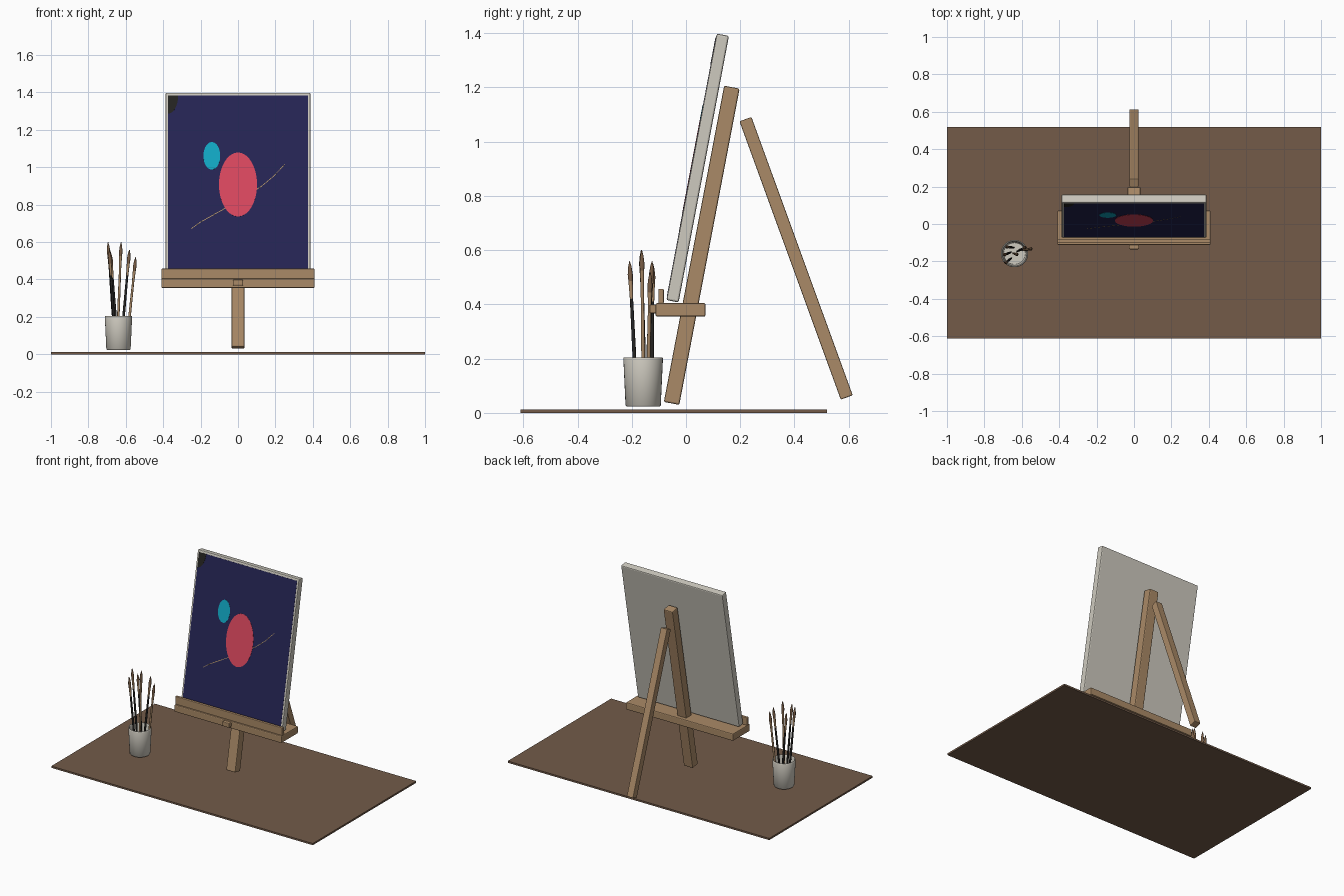
import bpy, bmesh, math
from mathutils import Matrix, Vector

if "Cube" in bpy.data.objects:
    bpy.data.objects.remove(bpy.data.objects["Cube"])


def material(name, r, g, b):
    lin = [((c / 255 + 0.055) / 1.055) ** 2.4 for c in (r, g, b)]
    m = bpy.data.materials.new(name)
    m.diffuse_color = (*lin, 1)
    m.use_nodes = True
    m.node_tree.nodes["Principled BSDF"].inputs["Base Color"].default_value = m.diffuse_color
    return m


WOOD = material("oak wood", 170, 138, 103)
TABLE = material("brown floor", 115, 91, 73)
CANVAS = material("canvas off white", 206, 202, 191)
CERAMIC = material("cup ceramic", 206, 202, 191)
NAVY = material("navy paint", 37, 36, 84)
RED = material("red paint", 218, 71, 94)
TEAL = material("teal paint", 17, 168, 196)
BLACK = material("near black", 36, 35, 33)
GOLD = material("gold paint", 196, 164, 104)
BRISTLE = material("bristle brown", 122, 94, 70)


def finish(bm, name, mats, matrix=Matrix()):
    bmesh.ops.recalc_face_normals(bm, faces=bm.faces)
    me = bpy.data.meshes.new(name)
    bm.to_mesh(me)
    bm.free()
    for m in mats:
        me.materials.append(m)
    ob = bpy.data.objects.new(name, me)
    ob.matrix_world = matrix
    bpy.context.collection.objects.link(ob)
    return ob


def place(y, z, tilt=0):
    """Position on the centre plane, leaning back (+y) by tilt degrees."""
    return Matrix.Translation((0, y, z)) @ Matrix.Rotation(math.radians(-tilt), 4, 'X')


def box(name, size, matrix, mat, bevel=0.006):
    bm = bmesh.new()
    bmesh.ops.create_cube(bm, size=1, matrix=Matrix.Diagonal((*size, 1)))
    if bevel:
        bmesh.ops.bevel(bm, geom=bm.edges[:], offset=bevel, segments=2,
                        profile=0.5, affect='EDGES')
    return finish(bm, name, [mat], matrix)


def plate(name, outline, front, mat, matrix):
    """Thin paint layer from an x/z outline."""
    bm = bmesh.new()
    face = bm.faces.new([bm.verts.new((x, front, z)) for x, z in outline])
    ext = bmesh.ops.extrude_face_region(bm, geom=[face])
    verts = [v for v in ext["geom"] if isinstance(v, bmesh.types.BMVert)]
    bmesh.ops.translate(bm, verts=verts, vec=(0, 0.003, 0))
    return finish(bm, name, [mat], matrix)


def ellipse(cx, cz, rx, rz, n=48):
    return [(cx + rx * math.cos(2 * math.pi * i / n),
             cz + rz * math.sin(2 * math.pi * i / n)) for i in range(n)]


def lathe(name, profile, mats, matrix, sides=32):
    """Spin (radius, height, material index) points; the index colours the ring above."""
    bm = bmesh.new()
    rings = [[bm.verts.new((r * math.cos(2 * math.pi * i / sides),
                            r * math.sin(2 * math.pi * i / sides), h))
              for i in range(sides)] for r, h, _ in profile]
    for k in range(len(rings) - 1):
        for i in range(sides):
            j = (i + 1) % sides
            f = bm.faces.new((rings[k][i], rings[k][j], rings[k + 1][j], rings[k + 1][i]))
            f.material_index = profile[k][2]
            f.smooth = True
    bm.faces.new(rings[0])
    bm.faces.new(rings[-1]).material_index = profile[-1][2]
    for e in bm.edges:
        if len(e.link_faces) == 2 and e.calc_face_angle(0) > math.radians(40):
            e.smooth = False
    return finish(bm, name, mats, matrix)


# Floor board
box("floor_board", (2, 1.13, 0.012), place(-0.046, 0.006), TABLE, 0)

# Easel frame
box("easel_mast", (0.07, 0.058, 1.187), place(0.058, 0.618, 10.8), WOOD)
box("easel_rear_leg", (0.048, 0.047, 1.092), place(0.406, 0.570, -20), WOOD, 0.004)
box("easel_shelf", (0.82, 0.184, 0.05), place(-0.02, 0.380), WOOD)
box("easel_shelf_lip", (0.82, 0.02, 0.055), place(-0.092, 0.430), WOOD, 0.004)
box("easel_shelf_knob", (0.054, 0.04, 0.032), place(-0.115, 0.383), WOOD, 0.005)

# Canvas and its painted layers
C = place(0.043, 0.903, 10.7)
box("canvas", (0.776, 0.046, 1.0), C, CANVAS, 0.007)
W, H = 0.375, 0.485
plate("painted_background", [(-W, -H), (W, -H), (W, H), (-W, H)], -0.0240, NAVY, C)
corner = [(-W, H)] + [(-W + 0.055 * math.sin(a), H - 0.1 * math.cos(a))
                      for a in (math.pi / 2 * i / 10 for i in range(11))]
plate("painted_dark_corner", corner, -0.0250, BLACK, C)
stroke = [(-0.25, -0.24), (-0.2, -0.204), (-0.07, -0.13), (0.03, -0.07),
          (0.125, -0.01), (0.19, 0.045), (0.25, 0.11)]
ribbon = [(x, z - 0.002) for x, z in stroke] + [(x, z + 0.002) for x, z in reversed(stroke)]
plate("painted_stroke", ribbon, -0.0246, GOLD, C)
plate("painted_red_oval", ellipse(0, 0, 0.102, 0.174), -0.0254, RED, C)
plate("painted_teal_oval", ellipse(-0.14, 0.156, 0.045, 0.075), -0.0254, TEAL, C)

# Brush cup, open at the top
lathe("brush_cup", [(0.061, 0.024, 0), (0.065, 0.028, 0), (0.073, 0.2, 0), (0.071, 0.205, 0),
                    (0.067, 0.205, 0), (0.065, 0.2, 0), (0.058, 0.04, 0)],
      [CERAMIC], Matrix.Translation((-0.639, -0.158, 0)))

# Brushes: x, y at the cup rim, then the tip position and handle colour
brushes = [
    ((-0.668, -0.155), (-0.695, -0.165, 0.60), BLACK),
    ((-0.665, -0.190), (-0.688, -0.208, 0.56), BLACK),
    ((-0.640, -0.158), (-0.625, -0.163, 0.60), WOOD),
    ((-0.612, -0.140), (-0.580, -0.125, 0.56), BLACK),
    ((-0.580, -0.138), (-0.547, -0.132, 0.52), WOOD),
    ((-0.655, -0.125), (-0.682, -0.122, 0.55), BLACK),
]
for n, (rim, tip, handle) in enumerate(brushes):
    tip = Vector(tip)
    slope = (tip - Vector((*rim, 0.2))) / (tip.z - 0.2)
    base = tip - slope * (tip.z - 0.05)
    axis = tip - base
    L = axis.length
    profile = [(0.004, 0, 0), (0.007, L * 0.35, 0), (0.006, L - 0.14, 1),
               (0.008, L - 0.075, 2), (0.0095, L - 0.05, 2), (0.006, L - 0.02, 2),
               (0.001, L, 2)]
    M = Matrix.Translation(base) @ axis.to_track_quat('Z', 'Y').to_matrix().to_4x4()
    lathe(f"paint_brush_{n + 1}", profile, [handle, WOOD, BRISTLE], M, 12)
